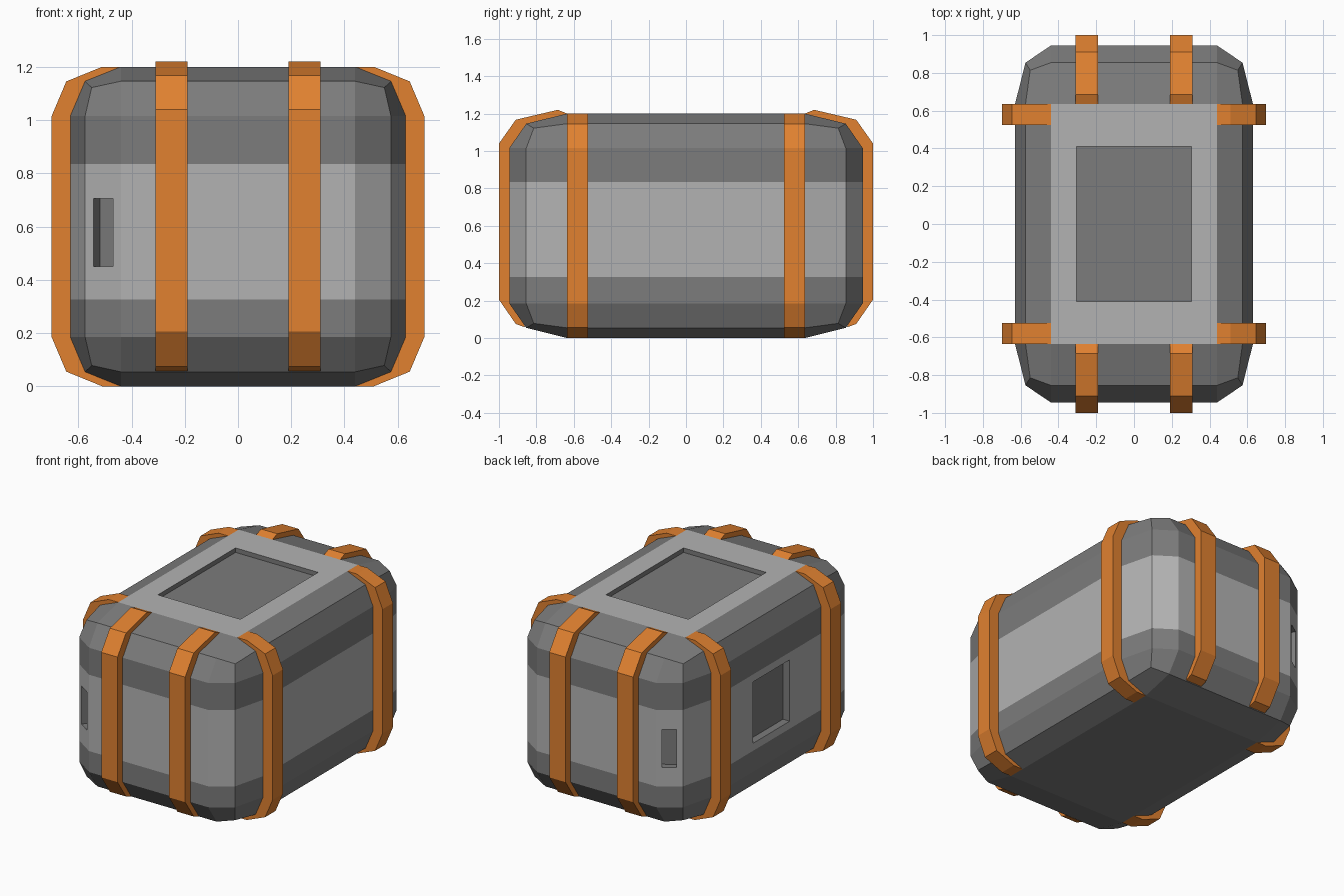
import bpy, bmesh, math
from mathutils import Matrix, Vector

if "Cube" in bpy.data.objects:
    bpy.data.objects.remove(bpy.data.objects["Cube"])


def material(name, rgb):
    m = bpy.data.materials.new(name)
    m.diffuse_color = (*rgb, 1)
    m.use_nodes = True
    m.node_tree.nodes["Principled BSDF"].inputs["Base Color"].default_value = m.diffuse_color
    return m


dark = material("dark_grey", (0.2, 0.2, 0.2))
light = material("light_grey", (0.45, 0.45, 0.45))
orange = material("orange", (0.75, 0.22, 0.03))


def make(name, bm, *mats):
    bmesh.ops.recalc_face_normals(bm, faces=bm.faces[:])
    me = bpy.data.meshes.new(name)
    bm.to_mesh(me)
    bm.free()
    for m in mats:
        me.materials.append(m)
    ob = bpy.data.objects.new(name, me)
    bpy.context.collection.objects.link(ob)
    return ob


def box(name, size, centres, turns):
    """One object holding boxes of equal size, each turned about z."""
    bm = bmesh.new()
    for c, a in zip(centres, turns):
        mat = Matrix.Translation(c) @ Matrix.Rotation(a, 4, 'Z') @ Matrix.Diagonal((*size, 1))
        bmesh.ops.create_cube(bm, size=1, matrix=mat)
    return make(name, bm, dark)


def strap(name, profile, place, lo, hi):
    """Extrude a profile from lo to hi, then mirror to all four places."""
    bm = bmesh.new()
    face = bm.faces.new([bm.verts.new(place(u, z, lo)) for u, z in profile])
    ext = bmesh.ops.extrude_face_region(bm, geom=[face])
    step = Vector(place(0, 0, hi)) - Vector(place(0, 0, lo))
    bmesh.ops.translate(bm, vec=step, verts=[v for v in ext["geom"] if isinstance(v, bmesh.types.BMVert)])
    ob = make(name, bm, orange)
    ob.modifiers.new("mirror", 'MIRROR').use_axis = (True, True, False)
    return ob


# Body: two-step bevelled cube, stretched so each axis has its own corner radius
bm = bmesh.new()
bmesh.ops.create_cube(bm, size=2)
bmesh.ops.bevel(bm, geom=bm.edges[:], offset=0.3, segments=2, profile=0.5, affect='EDGES')
half, core = (0.63, 0.945, 0.6), (0.44, 0.635, 0.415)
for v in bm.verts:
    for i in range(3):
        c = abs(v.co[i])
        r = core[i] + (half[i] - core[i]) * (c - 0.7) / 0.3
        v.co[i] = math.copysign(r, v.co[i])
    v.co.z += 0.6

# Light middle band and light top panel
for z in (0.325, 0.835):
    bmesh.ops.bisect_plane(bm, geom=bm.verts[:] + bm.edges[:] + bm.faces[:],
                           plane_co=(0, 0, z), plane_no=(0, 0, 1))
for f in bm.faces:
    z = f.calc_center_median().z
    f.material_index = int(0.33 < z < 0.83 or z > 1.195)
body = make("body", bm, dark, light)

# Recesses: top panel, left side window, two slits in the left corners
turn = math.atan2(0.085, 0.135)
cutters = [
    box("top_recess_cutter", (0.61, 0.82, 0.1), [(0, 0, 1.22)], [0]),
    box("window_cutter", (0.1, 0.39, 0.41), [(-0.63, 0, 0.58)], [0]),
    box("slit_cutter", (0.089, 0.1, 0.255),
        [(-0.5075, -0.9025, 0.5775), (-0.5075, 0.9025, 0.5775)], [-turn, turn]),
]
for c in cutters:
    mod = body.modifiers.new(c.name, 'BOOLEAN')
    mod.operation, mod.solver, mod.object = 'DIFFERENCE', 'EXACT', c
    c.hide_render = True
    c.hide_set(True)

# Straps over the front and back ends
strap("end_straps",
      [(0.635, 1.2), (0.685, 1.22), (0.91, 1.167), (1.0, 1.04), (1.0, 0.205), (0.91, 0.075),
       (0.86, 0.057), (0.91, 0.19), (0.91, 1.0), (0.84, 1.12)],
      lambda u, z, w: (w, u, z), 0.19, 0.31)

# Straps over the left and right sides
strap("side_straps",
      [(0.44, 1.2), (0.51, 1.2), (0.645, 1.145), (0.7, 1.015), (0.7, 0.185), (0.645, 0.055),
       (0.51, 0.0), (0.44, 0.0), (0.55, 0.08), (0.6, 0.19), (0.6, 1.01), (0.55, 1.12)],
      lambda u, z, w: (u, w, z), 0.525, 0.635)
